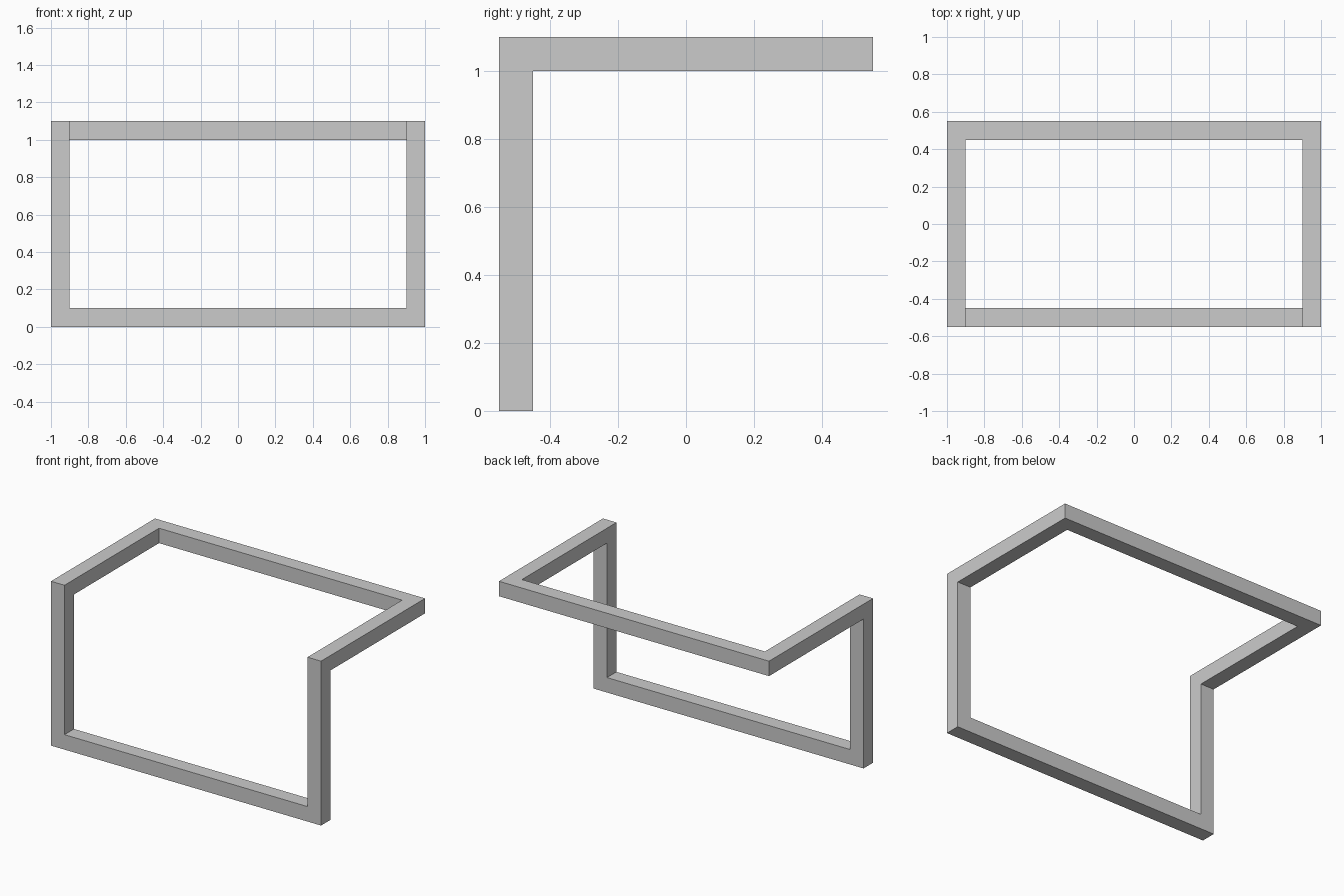
import bpy, bmesh
from mathutils import Vector

if "Cube" in bpy.data.objects:
    bpy.data.objects.remove(bpy.data.objects["Cube"])

H = 0.05  # half thickness of the square bar

# Centreline of the closed frame: upright front loop folding into the flat top
path = [Vector(p) for p in (
    (-0.95, -0.5, 0.05), (0.95, -0.5, 0.05), (0.95, -0.5, 1.05),
    (0.95, 0.5, 1.05), (-0.95, 0.5, 1.05), (-0.95, -0.5, 1.05))]
n = len(path)
dirs = [(path[(i + 1) % n] - path[i]).normalized() for i in range(n)]

# Square section carried round the path, mitred at every corner
offsets = [Vector((0, a * H, b * H)) for a, b in ((-1, -1), (1, -1), (1, 1), (-1, 1))]
bm = bmesh.new()
rings = [None] * n
for i in range(1, n + 1):
    d_in, d_out = dirs[i - 1], dirs[i % n]
    mitre = d_in + d_out
    offsets = [o - d_in * o.dot(mitre) for o in offsets]
    rings[i % n] = [bm.verts.new(path[i % n] + o) for o in offsets]

# Four long faces per bar
for i in range(n):
    r, s = rings[i], rings[(i + 1) % n]
    for k in range(4):
        j = (k + 1) % 4
        bm.faces.new((r[k], r[j], s[j], s[k]))
bmesh.ops.recalc_face_normals(bm, faces=bm.faces[:])

mesh = bpy.data.meshes.new("folded_frame")
bm.to_mesh(mesh)
bm.free()
bpy.context.collection.objects.link(bpy.data.objects.new("folded_frame", mesh))
